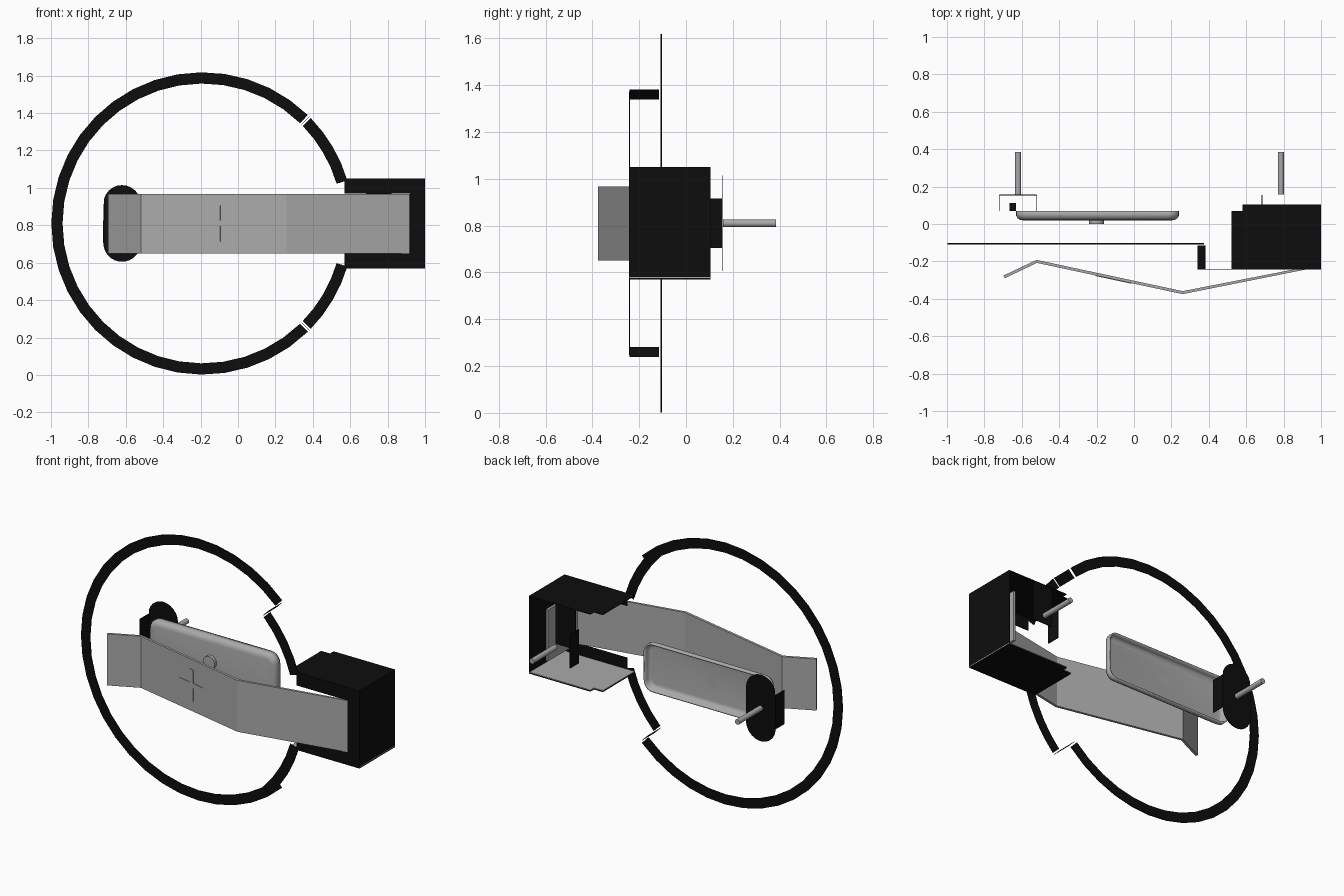
import bpy, bmesh
from math import sin, cos, pi, radians, atan2

cube = bpy.data.objects.get("Cube")
if cube:
    bpy.data.objects.remove(cube, do_unlink=True)


def material(name, value):
    m = bpy.data.materials.new(name)
    m.use_nodes = True
    colour = (value, value, value, 1)
    m.diffuse_color = colour
    m.node_tree.nodes["Principled BSDF"].inputs["Base Color"].default_value = colour
    return m


BLACK = material("black", 0.004)
GREY = material("metal grey", 0.4)
MID = 0.81           # height of the centre line
FRONT = -0.242       # front plane of the housing
THIN = 0.004


def finish(name, bm, mat, thickness=0, smooth=False):
    bmesh.ops.recalc_face_normals(bm, faces=bm.faces)
    me = bpy.data.meshes.new(name)
    bm.to_mesh(me)
    bm.free()
    me.materials.append(mat)
    ob = bpy.data.objects.new(name, me)
    bpy.context.collection.objects.link(ob)
    if thickness:
        mod = ob.modifiers.new("thickness", "SOLIDIFY")
        mod.thickness = thickness
        mod.offset = 0
    if smooth:
        bpy.ops.object.select_all(action="DESELECT")
        ob.select_set(True)
        bpy.context.view_layer.objects.active = ob
        bpy.ops.object.shade_smooth_by_angle(angle=radians(35))
    return ob


def box(name, x, y, z, mat):
    """Box from (low, high) pairs."""
    bm = bmesh.new()
    bmesh.ops.create_cube(bm, size=1)
    for v in bm.verts:
        for i, (lo, hi) in enumerate((x, y, z)):
            v.co[i] = lo + (v.co[i] + 0.5) * (hi - lo)
    return finish(name, bm, mat)


def outline(name, pts, y, mat, thickness=THIN):
    """Flat sheet facing the front."""
    bm = bmesh.new()
    bm.faces.new([bm.verts.new((px, y, pz)) for px, pz in pts])
    return finish(name, bm, mat, thickness)


def strip(name, path, z0, z1, mat, thickness):
    """Upright sheet following a plan path."""
    bm = bmesh.new()
    rows = [[bm.verts.new((px, py, z)) for z in (z0, z1)] for px, py in path]
    for a, b in zip(rows, rows[1:]):
        bm.faces.new((a[0], b[0], b[1], a[1]))
    return finish(name, bm, mat, thickness)


def cylinder(name, x, y0, y1, radius, mat):
    bm = bmesh.new()
    bmesh.ops.create_cone(bm, cap_ends=True, segments=20, radius1=radius,
                          radius2=radius, depth=y1 - y0)
    for v in bm.verts:
        cx, cy, cz = v.co
        v.co = (x + cx, (y0 + y1) / 2 + cz, MID + cy)
    return finish(name, bm, mat, smooth=True)


# Flat ring and its stepped ends
RING_X, INNER, OUTER = -0.19, 0.748, 0.808


def on_ring(angle, radius):
    a = radians(angle)
    return RING_X + radius * cos(a), MID + radius * sin(a)


def ring_arc(name, start, end, y, steps, thickness):
    bm = bmesh.new()
    rows = []
    for i in range(steps + 1):
        a = start + (end - start) * i / steps
        rows.append([bm.verts.new((px, y, pz)) for px, pz in
                     (on_ring(a, INNER), on_ring(a, OUTER))])
    for a, b in zip(rows, rows[1:]):
        bm.faces.new((a[0], b[0], b[1], a[1]))
    return finish(name, bm, BLACK, thickness)


ring_arc("ring", 45.8, 314.2, -0.105, 30, 0.007)
for side, sign in (("upper", 1), ("lower", -1)):
    ring_arc(side + "_ring_arm", sign * 16.5, sign * 44.2, FRONT, 4, THIN)
    bm = bmesh.new()
    corners = [(INNER, -0.115), (OUTER, -0.115), (OUTER, FRONT), (INNER, FRONT)]
    verts = []
    for r, y in corners:
        px, pz = on_ring(sign * 45, r)
        verts.append(bm.verts.new((px, y, pz)))
    bm.faces.new(verts)
    finish(side + "_ring_step", bm, BLACK, 0.002)

# Housing of thin plates, open at the back and inner side
LOW, HIGH = 0.572, 1.048
plan = [(0.52, FRONT), (1, FRONT), (1, 0.105), (0.58, 0.105), (0.58, 0.07), (0.52, 0.07)]
for name, z, mat in (("housing_top", HIGH, BLACK), ("housing_bottom", LOW, BLACK),
                     ("housing_floor", LOW + 0.006, GREY)):
    bm = bmesh.new()
    bm.faces.new([bm.verts.new((px, py, z)) for px, py in plan])
    finish(name, bm, mat, THIN)
box("housing_side", (0.996, 1), (FRONT, 0.105), (LOW, HIGH), BLACK)
face_y = (FRONT - 0.002, FRONT + 0.002)
box("housing_front_upper", (0.57, 1), face_y, (0.97, HIGH), BLACK)
box("housing_front_lower", (0.57, 1), face_y, (LOW, 0.65), BLACK)
box("housing_front_outer", (0.92, 1), face_y, (0.65, 0.97), BLACK)
box("inner_bracket", (0.685, 0.82), (0.098, 0.102), (0.8, HIGH), BLACK)
box("inner_bracket_tab", (0.683, 0.687), (0.07, 0.155), (0.705, 0.915), BLACK)

# Bent spring blade with a cross mark
blade = [(-0.695, -0.283), (-0.52, -0.2), (0.26, -0.367), (0.912, -0.238), (0.915, 0.05)]
strip("spring_blade", blade, 0.65, 0.968, GREY, 0.016)
(ax, ay), (bx, by) = blade[1], blade[2]
bm = bmesh.new()
arm, half = 0.015, 0.097
cross = []
for q in range(4):
    c, s = round(cos(q * pi / 2)), round(sin(q * pi / 2))
    for u, v in ((half, -arm), (half, arm), (arm, arm)):
        cross.append((u * c - v * s, u * s + v * c))
slope = (by - ay) / (bx - ax)
mark_x = -0.11
bm.faces.new([bm.verts.new((mark_x + u, ay + slope * (mark_x + u - ax) - 0.009, MID + v))
              for u, v in cross])
finish("cross_mark", bm, GREY, THIN)

# Rounded contact tray, open at the back
bm = bmesh.new()
loops = []
for y, inset in ((0.07, 0), (0.045, 0), (0.034, 0.007), (0.027, 0.018), (0.025, 0.03)):
    loop = []
    for k, (sx, sz) in enumerate(((1, 1), (-1, 1), (-1, -1), (1, -1))):
        for i in range(6):
            a = (k + i / 5) * pi / 2
            r = 0.055 - inset
            loop.append(bm.verts.new((-0.195 + sx * 0.375 + r * cos(a), y,
                                      MID + sz * 0.09 + r * sin(a))))
    loops.append(loop)
for a, b in zip(loops, loops[1:]):
    for i in range(len(a)):
        j = (i + 1) % len(a)
        bm.faces.new((a[i], a[j], b[j], b[i]))
bm.faces.new(loops[-1])
finish("contact_tray", bm, GREY, 0.01, smooth=True)
cylinder("contact_button", -0.2, 0, 0.03, 0.04, GREY)

# Oval terminal base with folded side tabs
BASE_X = -0.62
oval = []
for i in range(24):
    a = pi * (i + (i >= 12)) / 12 if i < 12 else pi * (i + 0.5) / 12
    lift = 0.105 if sin(a) >= 0 else -0.105
    oval.append((BASE_X + 0.1 * cos(a), MID + lift + 0.1 * sin(a)))
oval.sort(key=lambda p: atan2(p[1] - MID, p[0] - BASE_X))
outline("terminal_base", oval, 0.155, BLACK)
for side, sign in (("left", 1), ("right", -1)):
    tx = BASE_X + sign * 0.1
    box("terminal_tab_" + side, (tx - 0.002, tx + 0.002), (0.07, 0.155), (0.705, 0.915), BLACK)
box("terminal_clip", (-0.665, -0.63), (0.07, 0.113), (0.75, 0.87), BLACK)

# Terminal pins
for side, x in (("left", 0.785), ("right", BASE_X)):
    cylinder("terminal_pin_" + side, x, 0.158, 0.385, 0.016, GREY)
